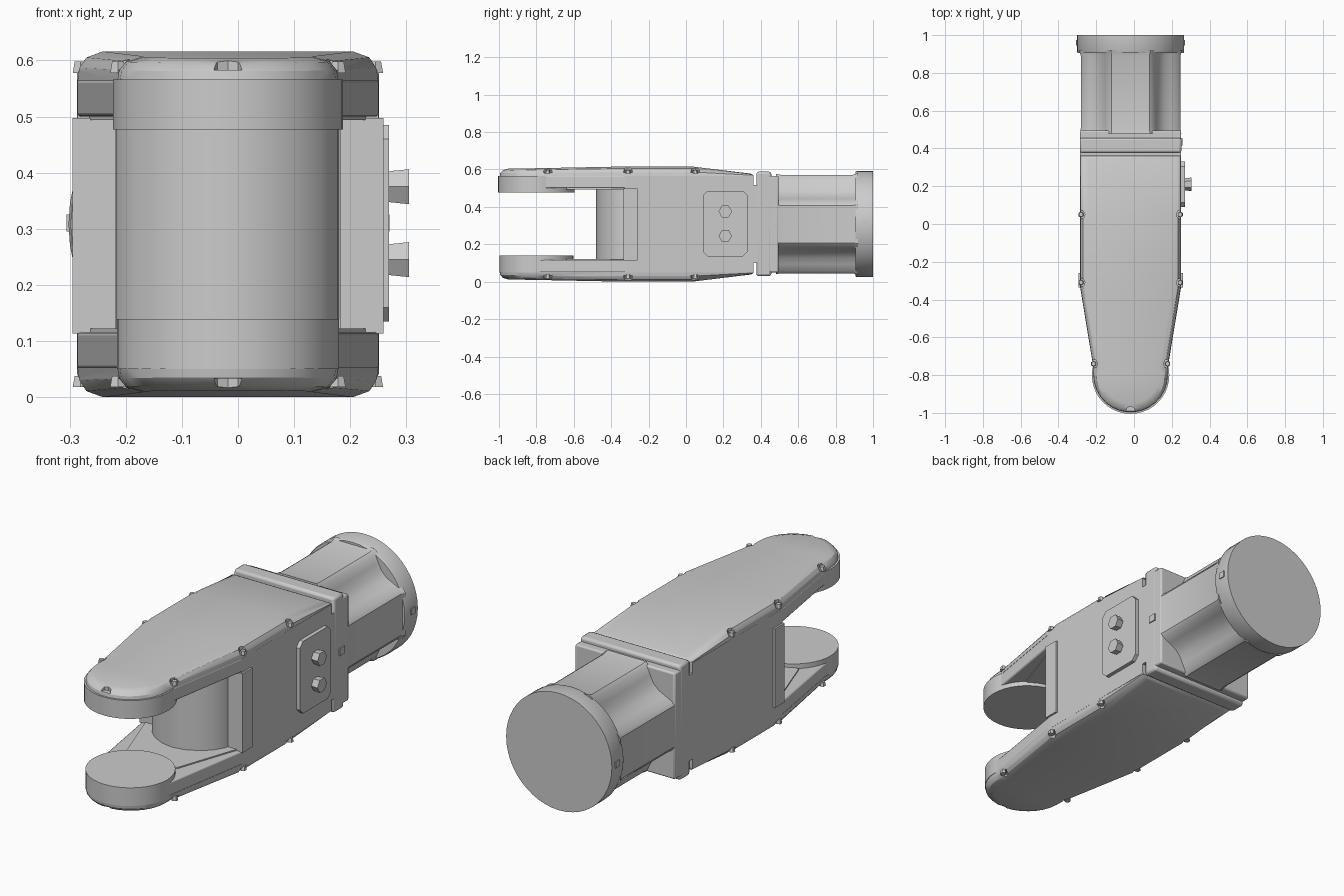
import bpy, bmesh, math
from mathutils import Vector, Matrix

old = bpy.data.objects.get("Cube")
if old:
    bpy.data.objects.remove(old, do_unlink=True)

CX, CZ = -0.018, 0.308      # long axis of the link
TIP_Y, TIP_R = -0.8, 0.197  # centre and radius of the fork ends

grey = bpy.data.materials.new("light grey metal")
grey.use_nodes = True
colour = (0.6, 0.6, 0.6, 1)
grey.diffuse_color = colour
grey.node_tree.nodes["Principled BSDF"].inputs["Base Color"].default_value = colour


def finish(name, bm, bevel=0, segments=2, smooth=True):
    bmesh.ops.recalc_face_normals(bm, faces=bm.faces[:])
    mesh = bpy.data.meshes.new(name)
    bm.to_mesh(mesh)
    bm.free()
    mesh.materials.append(grey)
    obj = bpy.data.objects.new(name, mesh)
    bpy.context.collection.objects.link(obj)
    if bevel:
        mod = obj.modifiers.new("bevel", 'BEVEL')
        mod.width, mod.segments = bevel, segments
        mod.limit_method = 'ANGLE'
    if smooth:
        bpy.ops.object.select_all(action='DESELECT')
        bpy.context.view_layer.objects.active = obj
        obj.select_set(True)
        bpy.ops.object.shade_smooth_by_angle(angle=math.radians(32))
    return obj


def loft(rings):
    """Skin equal-length closed rings, with capped ends."""
    bm = bmesh.new()
    loops = [[bm.verts.new(p) for p in ring] for ring in rings]
    n = len(loops[0])
    for a, b in zip(loops, loops[1:]):
        for i in range(n):
            j = (i + 1) % n
            bm.faces.new((a[i], a[j], b[j], b[i]))
    bm.faces.new(loops[0])
    bm.faces.new(loops[-1])
    return bm


def box(name, x0, x1, y0, y1, z0, z1, bevel=0):
    ring = [(x0, y0), (x1, y0), (x1, y1), (x0, y1)]
    return finish(name, loft([[(x, y, z) for x, y in ring] for z in (z0, z1)]), bevel)


def prism(name, outline, z0, z1, bevel=0):
    return finish(name, loft([[(x, y, z) for x, y in outline] for z in (z0, z1)]), bevel)


def along_y(name, section, stations, bevel=0):
    """Loft a section (offsets from the axis) through (y, scale) stations."""
    return finish(name, loft([[(CX + x * s, y, CZ + z * s) for x, z in section]
                              for y, s in stations]), bevel)


def circle(r, n):
    return [(r * math.cos(math.tau * i / n), r * math.sin(math.tau * i / n)) for i in range(n)]


def flip(z, side):
    return CZ + side * (z - CZ)


def half_outline(inset, back):
    """(half width, y) from the fork tip to the back end."""
    r = TIP_R - inset
    pts = [(r * math.sin(a), TIP_Y - r * math.cos(a))
           for a in (math.radians(d) for d in range(6, 91, 12))]
    pts += [(r, TIP_Y + 0.04), (0.268 - inset, -0.33), (0.268 - inset, 0.03),
            (0.268 - inset, back - inset * 0.4)]
    return pts


def cover_height(y):
    if y < -0.35:
        return 0.603 + 0.012 * (y + 1) / 0.65
    return 0.616 if y <= 0.03 else 0.616 - 0.04 * (y - 0.03) / 0.33


# Domed cover: stacked insets of the outline, top closed with cross strips
def cover(name, side):
    bm = bmesh.new()
    rings = []
    for inset, rise in ((0, 0), (0.003, 0.45), (0.016, 0.8), (0.045, 1)):
        half = half_outline(inset, 0.362)
        ring = [(w, y) for w, y in half] + [(-w, y) for w, y in reversed(half)]
        rings.append([bm.verts.new((CX + w, y, flip(0.563 + rise * (cover_height(y) - 0.563), side)))
                      for w, y in ring])
    n = len(rings[0])
    for a, b in zip(rings, rings[1:]):
        for i in range(n):
            j = (i + 1) % n
            bm.faces.new((a[i], a[j], b[j], b[i]))
    for ring in (rings[0], rings[-1]):
        for i in range(n // 2 - 1):
            bm.faces.new((ring[i], ring[i + 1], ring[n - 2 - i], ring[n - 1 - i]))
    obj = finish(name, bm, smooth=False)

    # Screw pockets along the rim
    spots = [(0, -0.992)] + [(s * w, y) for s in (1, -1)
                             for w, y in ((0.2, -0.74), (0.268, -0.31), (0.268, 0.05))]
    cut = bmesh.new()
    for w, y in spots:
        bmesh.ops.create_cone(cut, cap_ends=True, segments=8, radius1=0.026, radius2=0.026, depth=0.1,
                              matrix=Matrix.Translation((CX + w, y, flip(0.633, side))))
    cutter = finish("pocket_cutter", cut, smooth=False)
    cutter.hide_render = True
    mod = obj.modifiers.new("pockets", 'BOOLEAN')
    mod.operation, mod.object, mod.solver = 'DIFFERENCE', cutter, 'EXACT'
    bpy.ops.object.select_all(action='DESELECT')
    bpy.context.view_layer.objects.active = obj
    obj.select_set(True)
    bpy.ops.object.modifier_apply(modifier=mod.name)
    bpy.data.objects.remove(cutter, do_unlink=True)
    bpy.ops.object.shade_smooth_by_angle(angle=math.radians(32))

    # Screw heads in the pockets
    bm = bmesh.new()
    for w, y in spots[1:]:
        bmesh.ops.create_cone(bm, cap_ends=True, segments=6, radius1=0.016, radius2=0.012, depth=0.02,
                              matrix=Matrix.Translation((CX + w * 0.98, y, flip(0.588, side))))
    finish(name + "_screws", bm, smooth=False)


for label, side in (("upper", 1), ("lower", -1)):
    cover(label + "_cover", side)
    # Tapered fork arm with a thicker round end
    half = half_outline(0, -0.3)
    arm = [(CX + w, y) for w, y in half if y < 0] + [(CX - w, y) for w, y in reversed(half) if y < 0]
    prism(label + "_fork_arm", arm, flip(0.5, side), flip(0.566, side), 0.006)
    r = 0.205 if side > 0 else 0.198
    disc = [(CX + x, TIP_Y + y) for x, y in circle(r, 40)]
    prism(label + "_fork_end", disc, flip(0.477, side), flip(0.566, side))
    # Sloped web that carries the arm into the body
    ramp = [(CX + s * w, y) for s, w, y in ((-1, 0.14, -0.64), (1, 0.14, -0.64),
                                            (1, 0.25, -0.32), (-1, 0.25, -0.32))]
    prism(label + "_throat_lip", ramp[:2] + ramp[2:], flip(0.494, side), flip(0.505, side))

# Main housing
box("housing", CX - 0.268, CX + 0.268, -0.33, 0.36, 0.05, 0.566)
box("housing_core", CX - 0.268, CX + 0.268, 0.3, 0.42, 0.1, 0.516)
for name, s in (("left_side_strip", 1), ("right_side_strip", -1)):
    a, b = sorted((CX + s * 0.2, CX + s * 0.277))
    box(name, a, b, -0.335, -0.26, 0.113, 0.497)

# Rounded wall between the fork arms
hump = [(0.2, -0.32), (0.195, -0.35), (0.165, -0.4), (0.12, -0.44), (0.06, -0.47)]
wall = [(CX + w, y) for w, y in hump] + [(CX, -0.48)] + [(CX - w, y) for w, y in reversed(hump)]
prism("fork_throat", wall, 0.1, 0.51)

# Flange and the square block behind it
box("flange", CX - 0.269, CX + 0.269, 0.376, 0.456, 0.03, 0.588, 0.012)
box("rear_block", CX - 0.268, CX + 0.268, 0.42, 0.495, 0.05, 0.566, 0.008)

# Fluted neck: four flat ridges with hollow corners
quarter = [(0.263, -0.1), (0.263, 0), (0.263, 0.1), (0.25, 0.118), (0.215, 0.135),
           (0.18, 0.152), (0.166, 0.166), (0.152, 0.18), (0.135, 0.215), (0.118, 0.25)]
neck = []
for k in range(4):
    turn = Matrix.Rotation(k * math.pi / 2, 2)
    neck += [tuple(turn @ Vector(p)) for p in quarter]
along_y("neck", neck, ((0.48, 1.02), (0.51, 1), (0.89, 1), (0.92, 1.04)))

# Round end collar with small key tabs
along_y("end_collar", circle(0.284, 48), ((0.905, 0.985), (0.915, 1), (1.0, 1)))
for name, s in (("left_key", 1), ("right_key", -1)):
    box(name, CX + s * 0.28 - 0.008, CX + s * 0.28 + 0.008, 0.945, 0.975, 0.295, 0.325)

# Connector panel with two hexagonal plugs on the left side
x = CX + 0.268
c = 0.025
panel = [(0.09, 0.135 + c), (0.09 + c, 0.135), (0.33 - c, 0.135), (0.33, 0.135 + c),
         (0.33, 0.485 - c), (0.33 - c, 0.485), (0.09 + c, 0.485), (0.09, 0.485 - c)]
finish("connector_panel", loft([[(px, y, z) for y, z in panel] for px in (x - 0.02, 0.269)]))
for name, z in (("lower_plug", 0.245), ("upper_plug", 0.375)):
    finish(name, loft([[(px, 0.21 + a * s, z + b * s) for a, b in circle(0.036, 6)]
                       for px, s in ((0.26, 0.85), (0.305, 1))]), smooth=False)
box("flange_latch", x - 0.01, x + 0.006, 0.415, 0.455, 0.295, 0.33)
